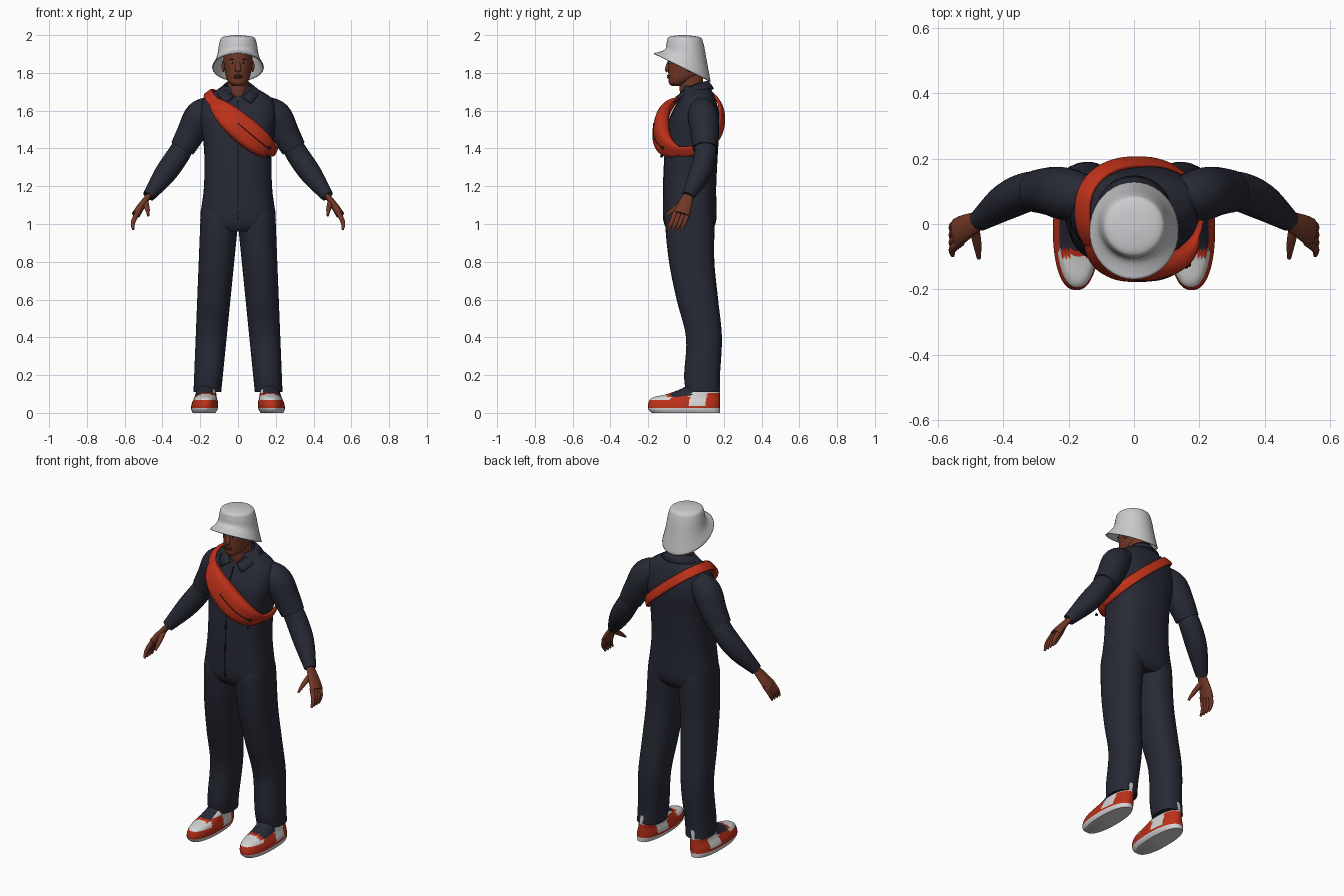
import bpy, bmesh, math
from mathutils import Vector

if "Cube" in bpy.data.objects:
    bpy.data.objects.remove(bpy.data.objects["Cube"])


def material(name, r, g, b):
    mat = bpy.data.materials.new(name)
    mat.use_nodes = True
    mat.diffuse_color = (r, g, b, 1)
    shader = mat.node_tree.nodes["Principled BSDF"]
    shader.inputs["Base Color"].default_value = (r, g, b, 1)
    shader.inputs["Roughness"].default_value = 0.8
    return mat


NAVY = material("navy cloth", 0.02, 0.022, 0.035)
DARK = material("dark trim", 0.01, 0.01, 0.01)
RED = material("red fabric", 0.5, 0.03, 0.01)
SKIN = material("brown skin", 0.17, 0.04, 0.02)
LIP = material("lip brown", 0.12, 0.03, 0.02)
HAT = material("hat grey", 0.6, 0.6, 0.62)
WHITE = material("shoe white", 0.65, 0.65, 0.65)


def finish(name, bm, *mats):
    bmesh.ops.recalc_face_normals(bm, faces=bm.faces)
    mesh = bpy.data.meshes.new(name)
    bm.to_mesh(mesh)
    bm.free()
    for mat in mats:
        mesh.materials.append(mat)
    ob = bpy.data.objects.new(name, mesh)
    bpy.context.collection.objects.link(ob)
    bpy.ops.object.select_all(action="DESELECT")
    ob.select_set(True)
    bpy.context.view_layer.objects.active = ob
    bpy.ops.object.shade_smooth_by_angle(angle=math.radians(45))
    return ob


def thicken(ob, thickness, offset):
    solid = ob.modifiers.new("thickness", "SOLIDIFY")
    solid.thickness, solid.offset = thickness, offset


def smooth(rows, steps):
    """Spline through rows of numbers."""
    last = len(rows) - 1
    result = []
    for i in range(last):
        around = [rows[max(0, min(last, i + k))] for k in (-1, 0, 1, 2)]
        for k in range(steps):
            t = k / steps
            result.append([b + t * (c - a) / 2 + t * t * (a - 2.5 * b + 2 * c - d / 2)
                           + t ** 3 * (3 * (b - c) + d - a) / 2 for a, b, c, d in zip(*around)])
    return result + [list(rows[last])]


def oval_point(angle, power):
    c, s = math.cos(angle), math.sin(angle)
    return (math.copysign(abs(c) ** (2 / power), c), math.copysign(abs(s) ** (2 / power), s))


def oval(count, power):
    return [oval_point(math.tau * i / count, power) for i in range(count)]


def loft(name, rings, *mats, closed=False, start_cap=True):
    bm = bmesh.new()
    loops = [[bm.verts.new(point) for point in ring] for ring in rings]
    pairs = list(zip(loops, loops[1:]))
    if closed:
        pairs.append((loops[-1], loops[0]))
    else:
        bm.faces.new(loops[-1])
        if start_cap:
            bm.faces.new(loops[0])
    for a, b in pairs:
        for i in range(len(a)):
            bm.faces.new((a[i - 1], a[i], b[i], b[i - 1]))
    return finish(name, bm, *mats)


def stack(name, rows, *mats, x=0, lean=0, side=1, count=40, power=2, start_cap=True):
    """Rings stacked upwards: height, y centre, x radius, y radius, tilt."""
    rings = [[(side * (x + lean * z + rx * c), y + ry * s, z + tilt * ry * s) for c, s in oval(count, power)]
             for z, y, rx, ry, tilt in smooth(rows, 5)]
    return loft(name, rings, *mats, start_cap=start_cap)


def level(rows):
    return [(*row, 0) for row in rows]


def tube(name, rows, mat, side=1, flat=1):
    """Round limb along a path: x, y, z, radius."""
    rows = smooth(rows, 5)
    path = [Vector((side * x, y, z)) for x, y, z, radius in rows]
    rings = []
    for i, centre in enumerate(path):
        along = (path[min(i + 1, len(path) - 1)] - path[max(i - 1, 0)]).normalized()
        wide = (Vector((0, 1, 0)) - along * along.y).normalized()
        thin = along.cross(wide) * flat
        rings.append([centre + (thin * c + wide * s) * rows[i][3] for c, s in oval(20, 2)])
    return loft(name, rings, mat)


def ball(name, place, size, mat):
    bm = bmesh.new()
    bmesh.ops.create_uvsphere(bm, u_segments=16, v_segments=10, radius=1)
    bmesh.ops.scale(bm, vec=size, verts=bm.verts)
    bmesh.ops.translate(bm, vec=place, verts=bm.verts)
    return finish(name, bm, mat)


def chest_point(degrees, grow=1):
    """Slanting loop over the right shoulder and under the left arm."""
    c, s = oval_point(math.radians(degrees), 2.3)
    x, y = 0.02 + 0.178 * grow * c, 0.035 + 0.155 * grow * s
    return Vector((x, y, 1.55 - 0.85 * x + 0.2 * y))


def belt(name, start, end, mat, width, widen, thick, deepen, closed=False):
    rings, steps = [], 60
    for i in range(steps if closed else steps + 1):
        angle = start + (end - start) * i / steps
        bulge = max(0, math.sin(math.pi * (angle - 215) / 120))
        grow = 1 + 3 * deepen * bulge
        centre = chest_point(angle, grow)
        along = (chest_point(angle + 1, grow) - chest_point(angle - 1, grow)).normalized()
        out = centre - Vector((0, 0.04, 1.48))
        out = (out - along * out.dot(along)).normalized()
        across = along.cross(out) * (width + widen * bulge)
        rings.append([centre + across * c + out * s * (thick + deepen * bulge) for c, s in oval(20, 3)])
    return loft(name, rings, mat, closed=closed)


# Shirt body with a thin placket line
torso = [(0.96, 0.02, 0.17, 0.11), (1.02, 0.02, 0.2, 0.14), (1.2, 0.02, 0.18, 0.14), (1.4, 0.03, 0.18, 0.14),
         (1.55, 0.045, 0.2, 0.135), (1.65, 0.06, 0.19, 0.1), (1.7, 0.06, 0.13, 0.08), (1.73, 0.05, 0.07, 0.07)]
stack("shirt_body", level(torso), NAVY, power=2.5)
placket = [[(x, y - ry, z) for x in (-0.003, 0.003)] for z, y, rx, ry in smooth(torso[1:-2], 5)]
bm = bmesh.new()
edges = [[bm.verts.new(point) for point in row] for row in placket]
for a, b in zip(edges, edges[1:]):
    bm.faces.new((*a, *reversed(b)))
thicken(finish("front_placket", bm, DARK), 0.004, 0)

# Collar, open at the throat
bm = bmesh.new()
edges = []
for i in range(-16, 17):
    t = i / 16
    high, low = t * math.pi * 0.9, t * math.pi * 0.8
    edges.append([bm.verts.new(point) for point in (
        (0.07 * math.sin(high), 0.035 + 0.08 * math.cos(high), 1.757 - 0.085 * t * t),
        (0.115 * math.sin(low), 0.03 + 0.115 * math.cos(low), 1.715 - 0.075 * abs(t) ** 3))])
for a, b in zip(edges, edges[1:]):
    bm.faces.new((*a, *reversed(b)))
thicken(finish("collar", bm, NAVY), 0.009, 0)

for side, word in ((1, "left"), (-1, "right")):
    # Trousers, spreading and narrowing towards the hem
    leg = [(0.11, 0.09, 0.09), (0.2, 0.085, 0.095), (0.4, 0.095, 0.095), (0.6, 0.06, 0.11),
           (0.8, 0.03, 0.12), (1, 0.02, 0.13), (1.07, 0.02, 0.12)]
    stack(word + "_trouser_leg", level((z, y, 0.07 + 0.03 * z, ry) for z, y, ry in leg),
          NAVY, x=0.17, lean=-0.07, side=side, power=2.3)

    # Short sleeve over long sleeve
    tube(word + "_short_sleeve", [(0.13, 0.08, 1.62, 0.06), (0.2, 0.09, 1.575, 0.08),
                                  (0.25, 0.1, 1.48, 0.075), (0.295, 0.1, 1.4, 0.066)], NAVY, side)
    tube(word + "_long_sleeve", [(0.28, 0.1, 1.43, 0.055), (0.32, 0.1, 1.36, 0.06),
                                 (0.39, 0.07, 1.26, 0.057), (0.474, 0.01, 1.147, 0.033)], NAVY, side)

    # Hand
    tube(word + "_palm", [(0.465, 0.015, 1.16, 0.027), (0.515, -0.01, 1.09, 0.04),
                          (0.54, -0.025, 1.05, 0.045)], SKIN, side, flat=0.5)
    for i, finger in enumerate(("index", "middle", "ring", "little")):
        y = -0.056 + 0.023 * i
        tube(f"{word}_{finger}_finger", [(0.53, y, 1.065, 0.013), (0.555, y - 0.02, 1.01, 0.012),
                                         (0.555, y - 0.04, 0.97, 0.006)], SKIN, side)
    tube(word + "_thumb", [(0.49, -0.01, 1.115, 0.016), (0.48, -0.06, 1.08, 0.013),
                           (0.475, -0.105, 1.045, 0.006)], SKIN, side)

    # Shoe from sole to ankle: height, half width, toe position
    heel = 0.18
    profile = [(0, 0.06, -0.18), (0.02, 0.07, -0.2), (0.05, 0.07, -0.2), (0.08, 0.06, -0.18),
               (0.1, 0.055, -0.1), (0.13, 0.05, -0.02), (0.16, 0.04, 0.02)]
    shoe = stack(word + "_shoe", level((z, (heel + toe) / 2, wide, (heel - toe) / 2) for z, wide, toe in profile),
                 WHITE, RED, NAVY, x=0.18, lean=-0.1, side=side, count=64, power=2.3)

    # Shoe panels: sole, laces, toe cap, ankle and heel
    for face in shoe.data.polygons:
        x, y, z = face.center
        white, red, navy = range(3)
        if z < 0.027:
            panel = white
        elif -0.1 < y < 0.03 and z > 0.085 and abs(abs(x) - heel) < 0.048:
            panel = red if y < -0.08 else navy
        elif y < -0.08:
            panel = white if z > 0.066 else red
        else:
            panel = white if 0.015 < y < 0.11 and z > 0.04 or z > 0.105 else red
        face.material_index = panel

    # Face details in pairs
    ball(word + "_eye", (side * 0.03, -0.083, 1.853), (0.012, 0.007, 0.005), WHITE)
    ball(word + "_iris", (side * 0.03, -0.088, 1.853), (0.005, 0.004, 0.005), DARK)
    ball(word + "_eyebrow", (side * 0.03, -0.087, 1.87), (0.018, 0.006, 0.003), DARK)
    ball(word + "_ear", (side * 0.077, 0.02, 1.835), (0.01, 0.02, 0.03), SKIN)

# Head and neck
stack("head", level([(1.73, -0.05, 0.02, 0.025), (1.745, -0.04, 0.044, 0.05), (1.77, -0.02, 0.06, 0.072),
                     (1.8, 0, 0.068, 0.094), (1.86, 0.005, 0.076, 0.1), (1.92, 0, 0.07, 0.09),
                     (1.95, 0, 0.04, 0.06)]), SKIN, power=2.1)
stack("neck", level([(1.64, 0.04, 0.056, 0.06), (1.7, 0.03, 0.055, 0.063), (1.8, 0.03, 0.055, 0.06)]), SKIN)
tube("nose", [(0, -0.09, 1.86, 0.007), (0, -0.1, 1.82, 0.012), (0, -0.095, 1.808, 0.008)], SKIN, flat=1.3)
for word, z in (("upper", 1.785), ("lower", 1.775)):
    ball(word + "_lip", (0, -0.09, z), (0.023, 0.011, 0.006), LIP)

# Bucket hat with a sloping brim, tipped back
hat = stack("bucket_hat", [(1.83, -0.02, 0.137, 0.15, -0.5), (1.885, 0, 0.112, 0.113, -0.34),
                           (1.96, -0.005, 0.098, 0.097, -0.03), (1.99, -0.01, 0.08, 0.08, 0),
                           (2, -0.02, 0.01, 0.01, 0)], HAT, start_cap=False)
thicken(hat, 0.005, -1)

# Shoulder strap, chest pouch, zip and studs
belt("shoulder_strap", 0, 360, RED, width=0.028, widen=0, thick=0.009, deepen=0, closed=True)
belt("chest_pouch", 215, 335, RED, width=0.028, widen=0.045, thick=0.01, deepen=0.03)
belt("pouch_zip", 265, 310, DARK, width=0.003, widen=0, thick=0.013, deepen=0.03)
for i, (degrees, rise) in enumerate(((280, 0.03), (308, 0.02), (305, -0.03))):
    ball(f"pouch_stud_{i}", chest_point(degrees, 1.26) + Vector((0, 0, rise)), (0.008, 0.008, 0.008), DARK)
